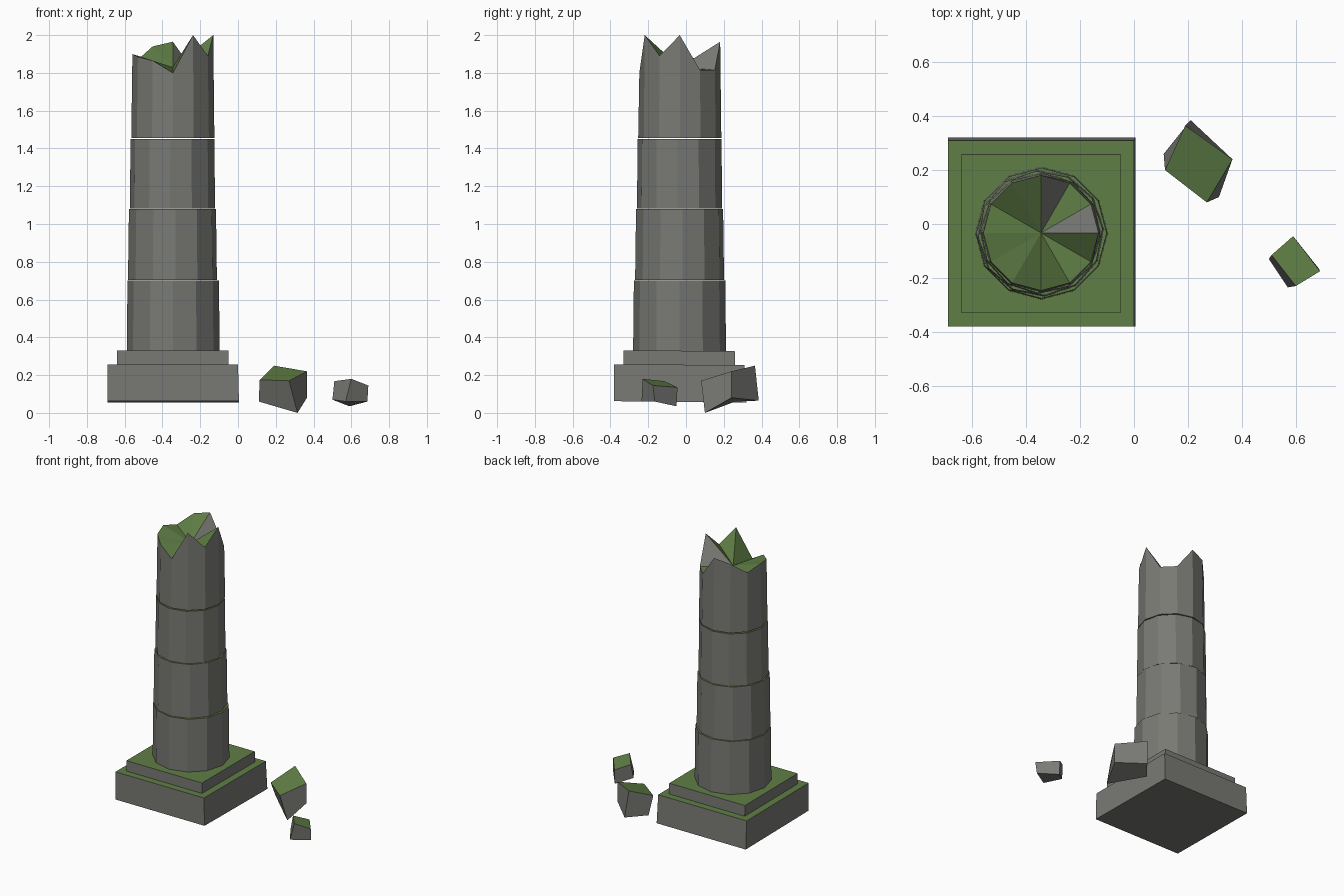
import bpy, bmesh
from math import sin, cos, radians
from mathutils import Vector

cube = bpy.data.objects.get("Cube")
if cube:
    bpy.data.objects.remove(cube)


def material(name, rgb):
    m = bpy.data.materials.new(name)
    m.use_nodes = True
    m.diffuse_color = (*rgb, 1)
    m.node_tree.nodes["Principled BSDF"].inputs["Base Color"].default_value = (*rgb, 1)
    return m


STONE = material("grey_stone", (0.19, 0.19, 0.175))
MOSS = material("green_moss", (0.115, 0.21, 0.06))


def finish(name, bm, bare=()):
    """Moss grows on upward faces, except those listed as bare."""
    bmesh.ops.recalc_face_normals(bm, faces=bm.faces)
    for f in bm.faces:
        f.material_index = int(f.normal.z > 0.4 and f not in bare)
    me = bpy.data.meshes.new(name)
    bm.to_mesh(me)
    bm.free()
    me.materials.append(STONE)
    me.materials.append(MOSS)
    ob = bpy.data.objects.new(name, me)
    bpy.context.collection.objects.link(ob)
    return ob


def block(name, bottom, top):
    """Six-sided stone from matching bottom and top quads."""
    bm = bmesh.new()
    lo = [bm.verts.new(p) for p in bottom]
    hi = [bm.verts.new(p) for p in top]
    bm.faces.new(lo[::-1])
    bm.faces.new(hi)
    for i in range(4):
        j = (i + 1) % 4
        bm.faces.new((lo[i], lo[j], hi[j], hi[i]))
    finish(name, bm)


def quad(x0, x1, y0, y1, z_front, z_back):
    return [(x0, y0, z_front), (x1, y0, z_front), (x1, y1, z_back), (x0, y1, z_back)]


SIDES = 12


def drum(name, center, r0, r1, z0, rim, turn=0, peak=None, bare=()):
    """Column drum; rim lists the top heights, peak adds a fan centre."""
    bm = bmesh.new()
    cx, cy = center
    angles = [radians(turn + 360 * i / SIDES) for i in range(SIDES)]
    lo = [bm.verts.new((cx + r0 * cos(a), cy + r0 * sin(a), z0)) for a in angles]
    hi = [bm.verts.new((cx + r1 * cos(a), cy + r1 * sin(a), z)) for a, z in zip(angles, rim)]
    bm.faces.new(lo[::-1])
    mid = bm.verts.new((cx, cy, peak)) if peak else None
    if not mid:
        bm.faces.new(hi)
    wedges = []
    for i in range(SIDES):
        j = (i + 1) % SIDES
        bm.faces.new((lo[i], lo[j], hi[j], hi[i]))
        if mid:
            wedges.append(bm.faces.new((hi[i], hi[j], mid)))
    finish(name, bm, [wedges[i] for i in bare])


# Stepped plinth
block("plinth", quad(-0.69, 0.005, -0.38, 0.32, 0.062, 0.055),
      quad(-0.69, 0.0, -0.38, 0.31, 0.257, 0.253))
block("plinth_step", quad(-0.64, -0.05, -0.33, 0.26, 0.25, 0.25),
      quad(-0.64, -0.05, -0.33, 0.258, 0.33, 0.328))

# Whole drums, each a little narrower than the one below
drum("lower_drum", (-0.343, -0.034), 0.246, 0.242, 0.327, [0.70] * SIDES)
drum("middle_drum", (-0.347, -0.034), 0.236, 0.231, 0.703, [1.08] * SIDES, 4)
drum("upper_drum", (-0.347, -0.034), 0.226, 0.222, 1.083, [1.45] * SIDES, -3)

# Broken top drum with a jagged rim
jagged = [2.0, 1.815, 1.815, 1.965, 1.94, 1.87, 1.90, 1.885, 1.865, 1.80, 2.0, 1.89]
drum("broken_drum", (-0.345, -0.033), 0.22, 0.214, 1.456, jagged, peak=1.83, bare=(0, 2))

# Fallen fragments
block("large_fragment",
      [(0.315, 0.10, 0.0), (0.365, 0.24, 0.08), (0.21, 0.385, 0.065), (0.11, 0.26, 0.06)],
      [(0.27, 0.08, 0.17), (0.365, 0.24, 0.22), (0.19, 0.365, 0.25), (0.115, 0.20, 0.175)])
block("small_fragment",
      [(0.57, -0.235, 0.06), (0.685, -0.165, 0.06), (0.59, -0.05, 0.035), (0.50, -0.13, 0.07)],
      [(0.60, -0.23, 0.18), (0.69, -0.175, 0.145), (0.59, -0.045, 0.135), (0.51, -0.115, 0.168)])
